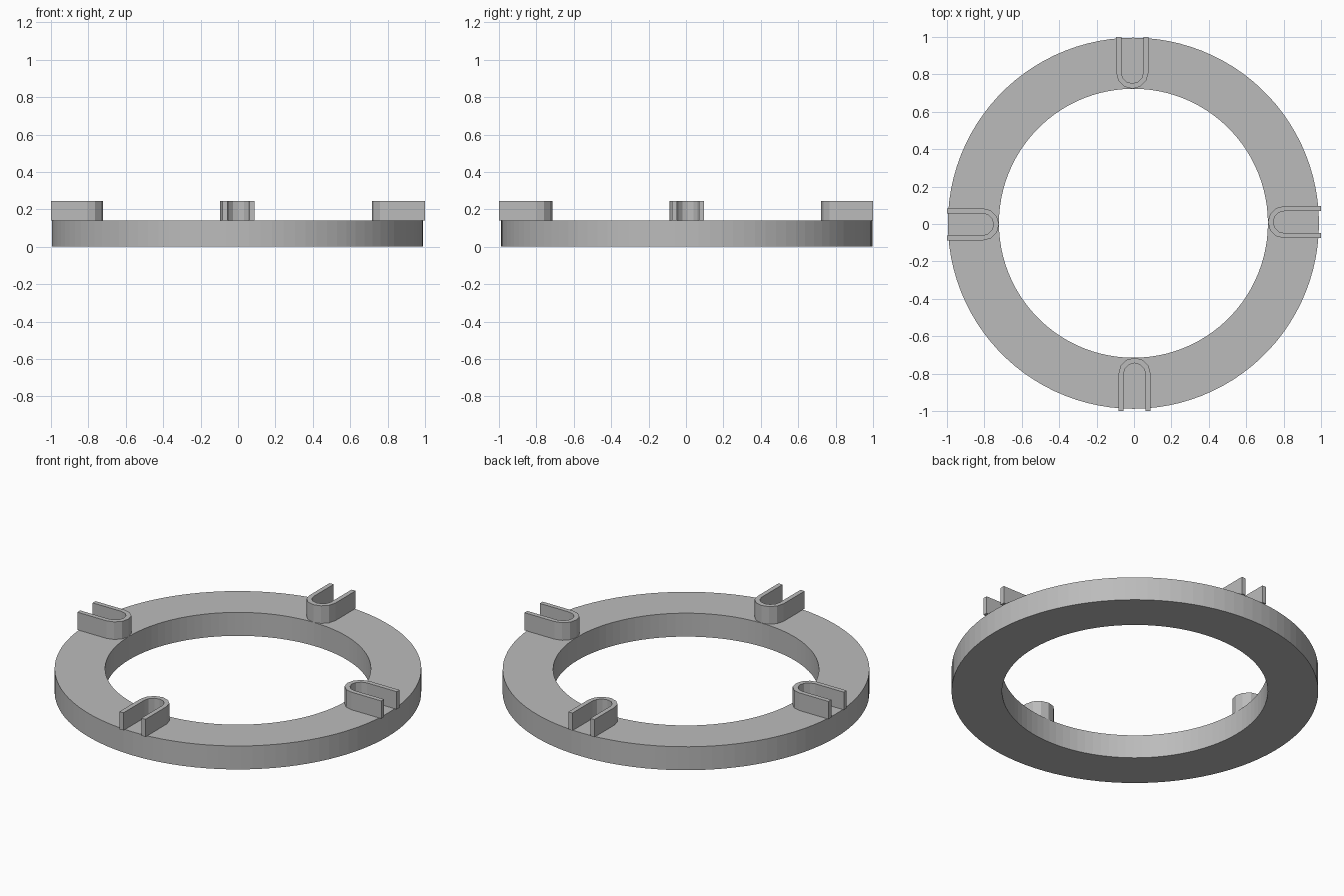
import bpy
import bmesh
from math import cos, sin, pi
from mathutils import Matrix, Vector

cube = bpy.data.objects.get("Cube")
if cube:
    bpy.data.objects.remove(cube, do_unlink=True)

CENTRE = Vector((-0.003, 0.004, 0))
RING_TOP, CLIP_TOP = 0.14, 0.245

grey = bpy.data.materials.new("plain grey")
grey.use_nodes = True
colour = (0.5, 0.5, 0.5, 1)
grey.diffuse_color = colour
grey.node_tree.nodes["Principled BSDF"].inputs["Base Color"].default_value = colour


def extrude_band(name, outer, inner, z0, z1, closed):
    """Solid between two matching outlines, from z0 up to z1."""
    bm = bmesh.new()
    rows = [[bm.verts.new((x, y, z)) for x, y in line]
            for line, z in ((outer, z0), (outer, z1), (inner, z1), (inner, z0))]
    n = len(outer)
    for i in range(n if closed else n - 1):
        j = (i + 1) % n
        for a, b in zip(rows, rows[1:] + rows[:1]):
            bm.faces.new((a[i], a[j], b[j], b[i]))
    if not closed:
        bm.faces.new([r[0] for r in rows])
        bm.faces.new([r[-1] for r in rows])
    bmesh.ops.recalc_face_normals(bm, faces=bm.faces)
    mesh = bpy.data.meshes.new(name)
    bm.to_mesh(mesh)
    bm.free()
    mesh.materials.append(grey)
    obj = bpy.data.objects.new(name, mesh)
    bpy.context.collection.objects.link(obj)
    return obj


def circle(radius, count=100):
    return [(radius * cos(2 * pi * i / count), radius * sin(2 * pi * i / count))
            for i in range(count)]


def u_outline(half_width, tip, end, steps=6):
    """U open towards +x, its rounded tip towards the ring's middle."""
    arc = [(tip + half_width * (1 - sin(pi * i / steps)),
            half_width * cos(pi * i / steps)) for i in range(steps + 1)]
    return [(end, half_width)] + arc + [(end, -half_width)]


# Flat ring
ring = extrude_band("base_ring", circle(0.992), circle(0.719), 0, RING_TOP, True)
ring.location = CENTRE

# Four U-shaped clips, each set slightly to one side of its axis
for k, side in enumerate(("left", "back", "right", "front")):
    turn = Matrix.Rotation(k * pi / 2, 4, "Z")
    axis = turn @ Vector((1, 0, 0))
    end = 1 - axis.dot(CENTRE)
    clip = extrude_band(side + "_clip", u_outline(0.086, 0.719, end),
                        u_outline(0.059, 0.748, end), RING_TOP, CLIP_TOP, False)
    clip.matrix_world = (Matrix.Translation(CENTRE) @ turn
                         @ Matrix.Translation((0, 0.006, 0)))
